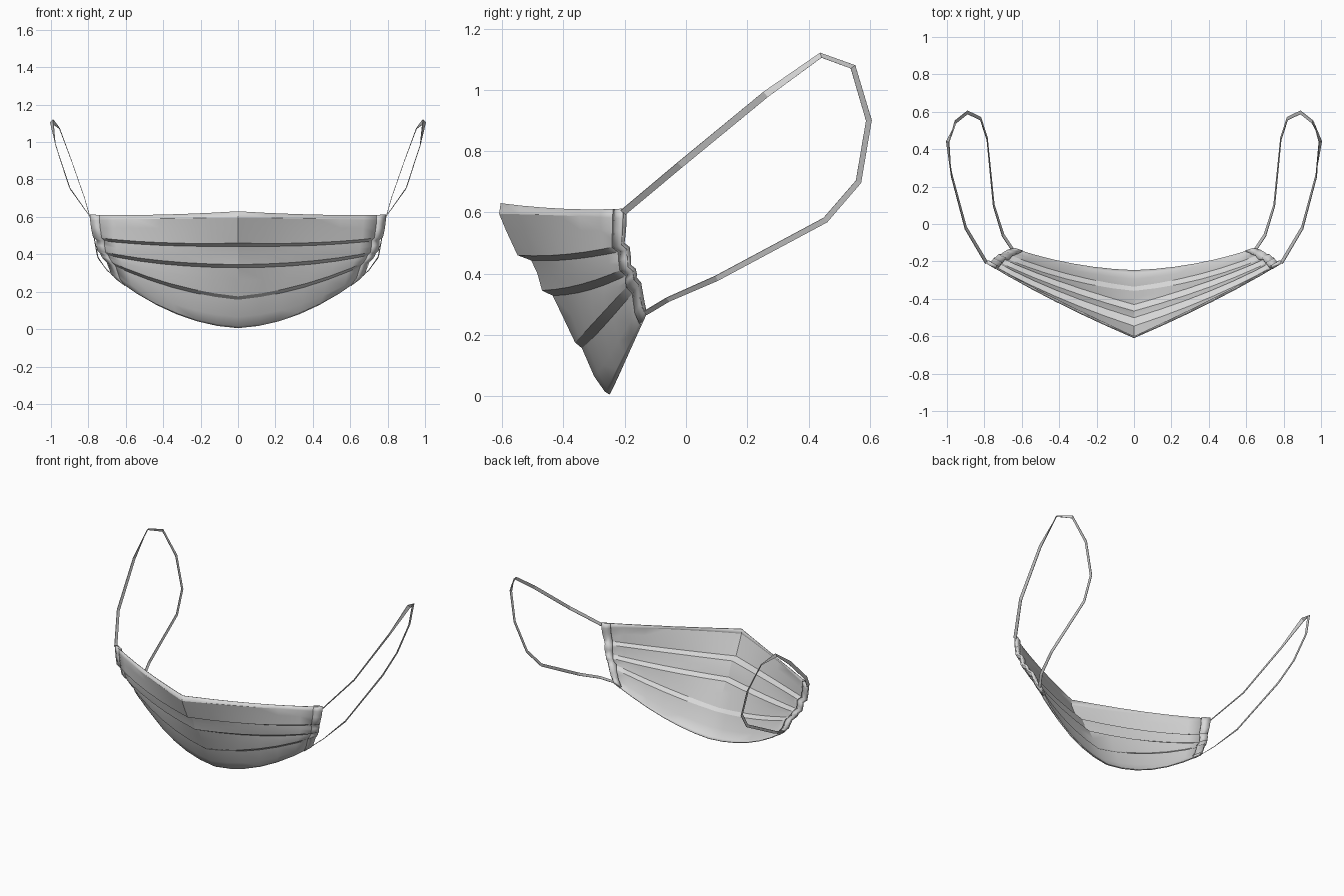
import bpy
import math
from mathutils import Vector

cube = bpy.data.objects.get("Cube")
if cube:
    bpy.data.objects.remove(cube, do_unlink=True)

# One pale grey for fabric and elastic
pale_grey = bpy.data.materials.new("pale grey fabric")
pale_grey.use_nodes = True
colour = (0.68, 0.68, 0.68, 1)
pale_grey.diffuse_color = colour
pale_grey.node_tree.nodes["Principled BSDF"].inputs["Base Color"].default_value = colour

# Pleat rows, top to bottom: centre (y, z), halfway (x, y, z), side end (x, y, z)
ROWS = [
    ((-.605, .630), (.42, -.405, .612), (.79, -.210, .612)),
    ((-.610, .595), (.42, -.415, .590), (.79, -.210, .580)),
    ((-.587, .540), (.42, -.405, .540), (.785, -.212, .540)),
    ((-.550, .460), (.42, -.392, .463), (.775, -.215, .492)),
    ((-.505, .443), (.415, -.360, .448), (.757, -.197, .476)),
    ((-.485, .400), (.415, -.352, .410), (.757, -.196, .450)),
    ((-.470, .345), (.41, -.340, .366), (.752, -.194, .420)),
    ((-.435, .328), (.405, -.310, .348), (.735, -.176, .404)),
    ((-.400, .255), (.385, -.308, .300), (.732, -.176, .392)),
    ((-.362, .175), (.365, -.298, .244), (.722, -.174, .378)),
    ((-.340, .157), (.355, -.272, .224), (.702, -.156, .358)),
    ((-.300, .065), (.345, -.248, .135), (.68, -.150, .300)),
    ((-.265, .015), (.33, -.226, .087), (.655, -.137, .270)),
    ((-.250, .005), (.325, -.215, .078), (.65, -.130, .265)),
]


def row_point(row, t):
    """Smooth curve through the three row points; negative t is the mirrored side."""
    a, m, e = Vector((0, *row[0])), Vector(row[1]), Vector(row[2])
    s = abs(t)
    p = a * (2 * (s - .5) * (s - 1)) + m * (4 * s * (1 - s)) + e * (2 * s * (s - .5))
    if t < 0:
        p.x = -p.x
    return p


def make_sheet(name, grid, thickness, offset, smooth):
    """Skin a grid of points and give it thickness."""
    n = len(grid[0])
    faces = [(r * n + c, (r + 1) * n + c, (r + 1) * n + c + 1, r * n + c + 1)
             for r in range(len(grid) - 1) for c in range(n - 1)]
    mesh = bpy.data.meshes.new(name)
    mesh.from_pydata([p for row in grid for p in row], [], faces)
    mesh.materials.append(pale_grey)
    obj = bpy.data.objects.new(name, mesh)
    bpy.context.collection.objects.link(obj)
    if smooth:
        bpy.ops.object.select_all(action='DESELECT')
        obj.select_set(True)
        bpy.context.view_layer.objects.active = obj
        bpy.ops.object.shade_smooth_by_angle(angle=math.radians(25))
    sol = obj.modifiers.new("thickness", 'SOLIDIFY')
    sol.thickness = thickness
    sol.offset = offset


# Pleated mask body
make_sheet("mask_body", [[row_point(r, i / 6) for i in range(-6, 7)] for r in ROWS],
           0.006, -1, True)

# Ear loop path on the left side, from the upper corner to the lower corner
LOOP = [(.79, -.205, .60), (.90, -.02, .755), (.975, .26, .985), (.996, .44, 1.113),
        (.955, .545, 1.075), (.89, .597, .90), (.82, .563, .70), (.785, .455, .575),
        (.75, .10, .385), (.70, -.06, .315), (.65, -.135, .27)]


def loop_grid(side):
    """Flat ribbon whose width always leans along the depth axis."""
    pts = [Vector(p) for p in LOOP]
    depth = Vector((0, 1, 0))
    grid = []
    for i, p in enumerate(pts):
        d0 = (p - pts[max(i - 1, 0)]).normalized()
        d1 = (pts[min(i + 1, len(pts) - 1)] - p).normalized()
        t = (d0 + d1).normalized()
        w = (depth - t * t.y).normalized() * (.0115 if i <= 3 else -.0095)
        pair = [p + w, p - w]
        if side < 0:
            pair = [Vector((-q.x, q.y, q.z)) for q in reversed(pair)]
        grid.append(pair)
    return grid


for side, label in ((1, "left"), (-1, "right")):
    # Folded hem lining the side edge
    hem = (.93, 1.0) if side > 0 else (-1.0, -.93)
    make_sheet(label + "_side_hem", [[row_point(r, t) for t in hem] for r in ROWS],
               0.02, -.9, True)
    # Flat elastic ear loop
    make_sheet(label + "_ear_loop", loop_grid(side), 0.003, 0, False)
